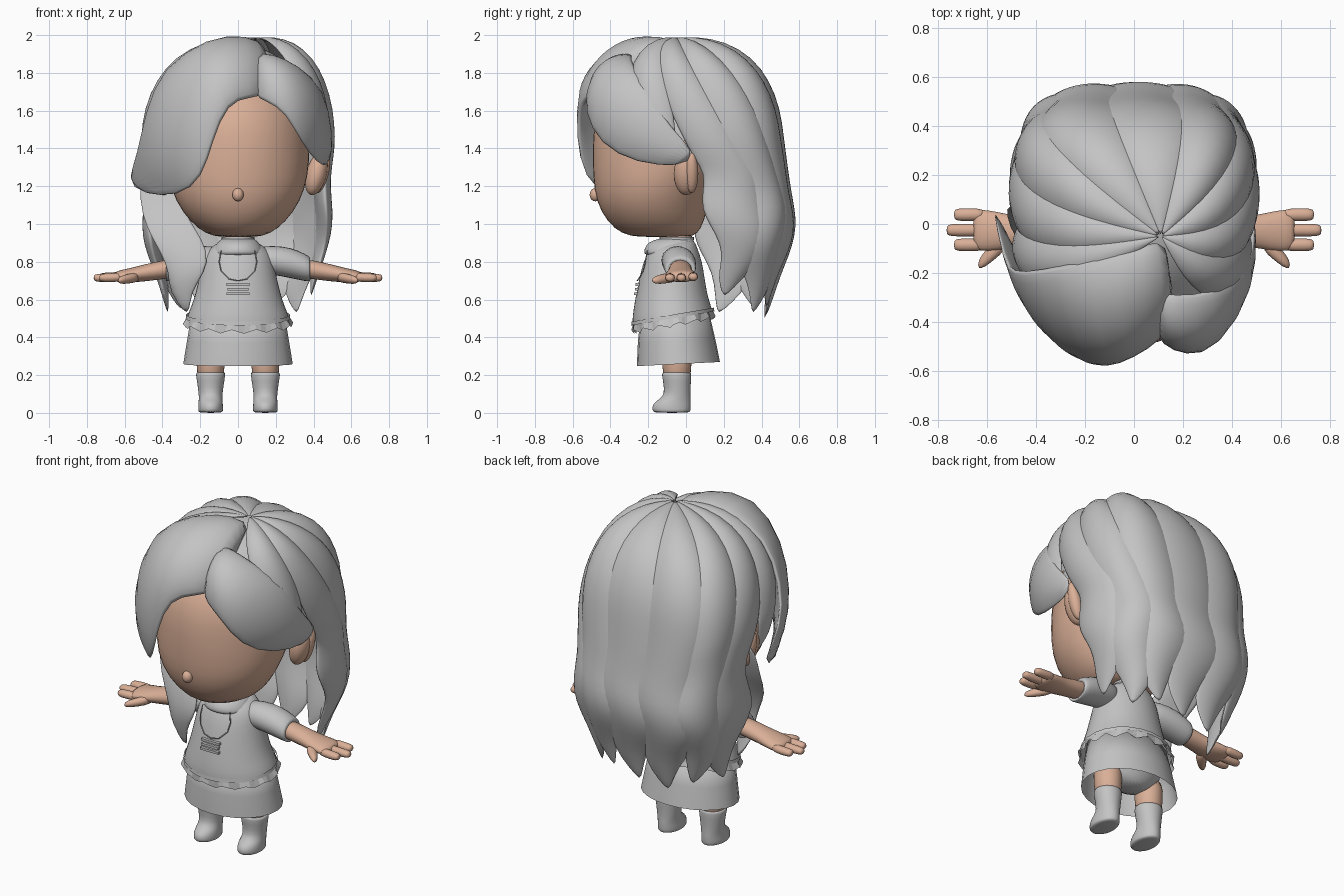
import bpy, bmesh
from math import sin, cos, pi, radians
from mathutils import Vector, Matrix

cube = bpy.data.objects.get("Cube")
if cube:
    bpy.data.objects.remove(cube, do_unlink=True)


def material(name, rgb):
    m = bpy.data.materials.new(name)
    m.use_nodes = True
    m.diffuse_color = (*rgb, 1)
    m.node_tree.nodes["Principled BSDF"].inputs["Base Color"].default_value = (*rgb, 1)
    return m


GREY = material("light grey", (.55, .55, .55))
SKIN = material("skin", (.7, .43, .31))


def finish(name, bm, mat, levels=1, mirror=False, smooth=True):
    """Turn a bmesh into a named object with optional mirror and subdivision."""
    bmesh.ops.recalc_face_normals(bm, faces=bm.faces)
    for f in bm.faces:
        f.smooth = smooth
    mesh = bpy.data.meshes.new(name)
    bm.to_mesh(mesh)
    bm.free()
    mesh.materials.append(mat)
    ob = bpy.data.objects.new(name, mesh)
    bpy.context.collection.objects.link(ob)
    if mirror:
        ob.modifiers.new("Mirror", "MIRROR").use_mirror_merge = False
    if levels:
        sub = ob.modifiers.new("Subdivision", "SUBSURF")
        sub.levels = sub.render_levels = levels
    return ob


def loft(name, rings, mat, caps=(True, True), **options):
    """Skin a list of closed rings that all have the same point count."""
    bm = bmesh.new()
    loops = [[bm.verts.new(p) for p in r] for r in rings]
    n = len(loops[0])
    for a, b in zip(loops, loops[1:]):
        for i in range(n):
            j = (i + 1) % n
            bm.faces.new((a[i], a[j], b[j], b[i]))
    for use, loop in zip(caps, (loops[0], loops[-1])):
        if use:
            bm.faces.new(loop)
    return finish(name, bm, mat, **options)


def level_ring(z, rx, front, back, cx=0, tilt=0, n=24):
    mid, ry = (front + back) / 2, (back - front) / 2
    pts = []
    for i in range(n):
        a = 2 * pi * i / n
        y = mid + ry * sin(a)
        pts.append(Vector((cx + rx * cos(a), y, z + tilt * (y + .07))))
    return pts


def body(name, rows, mat, cx=0, tilt=0, **options):
    return loft(name, [level_ring(*r, cx=cx, tilt=tilt) for r in rows], mat, **options)


def limb(name, rows, mat, n=12, **options):
    """Sideways tube from rows of x, y, z, depth radius, height radius."""
    rings = [[Vector((x, y + ry * cos(2 * pi * i / n), z + rz * sin(2 * pi * i / n)))
              for i in range(n)] for x, y, z, ry, rz in rows]
    return loft(name, rings, mat, mirror=True, **options)


def ball(name, at, size, mat, tilt=0, mirror=False):
    bm = bmesh.new()
    m = Matrix.Translation(at) @ Matrix.Rotation(tilt, 4, "Y") @ Matrix.Diagonal((*size, 1))
    bmesh.ops.create_uvsphere(bm, u_segments=20, v_segments=12, radius=1, matrix=m)
    return finish(name, bm, mat, levels=0, mirror=mirror)


# Head, nose, ears and neck
body("head", [(.93, .09, -.25, .02), (.945, .17, -.34, .06), (1.01, .255, -.42, .1),
              (1.12, .335, -.48, .12), (1.25, .375, -.495, .2), (1.4, .385, -.5, .3),
              (1.55, .38, -.49, .33), (1.7, .32, -.42, .3), (1.82, .18, -.25, .2)], SKIN)
ball("nose", (0, -.48, 1.155), (.03, .03, .035), SKIN)
ball("ear", (.415, 0, 1.265), (.055, .065, .115), SKIN, tilt=.25, mirror=True)
ball("ear_rim", (.445, .03, 1.27), (.035, .035, .11), SKIN, tilt=.25, mirror=True)
body("neck", [(.84, .085, -.14, .04), (.9, .08, -.13, .035), (.97, .08, -.13, .035)], SKIN)
body("choker", [(.915, .087, -.14, .042), (.93, .087, -.14, .042)], GREY,
     caps=(False, False), levels=0)

# Shirt, collar and hem frill
SLOPE = .17
body("shirt", [(.5, .272, -.285, .145), (.53, .265, -.285, .14), (.6, .235, -.275, .115),
               (.7, .21, -.255, .1), (.79, .192, -.235, .085), (.85, .175, -.21, .065),
               (.888, .13, -.19, .05), (.91, .08, -.14, .035)], GREY,
     tilt=.1, caps=(False, True))
body("collar", [(.92, .085, -.15, .038), (.905, .11, -.2, .045), (.87, .13, -.222, .05),
                (.84, .14, -.225, .05), (.835, .13, -.2, .045)], GREY, caps=(False, False))
body("hem_band", [(.5, .277, -.29, .15), (.52, .274, -.288, .148)], GREY,
     tilt=SLOPE, caps=(False, False), levels=0)
frill = [level_ring(z, rx, f, b, tilt=SLOPE, n=56)
         for z, rx, f, b in [(.51, .268, -.28, .14), (.465, .288, -.283, .15)]]
for i, p in enumerate(frill[1]):
    wave = (0, 1, 0, -1)[i % 4]
    p.x *= 1 + .02 * wave
    p.y += .008 * wave * (1 if p.y > -.07 else -1)
    p.z += .01 * wave
loft("hem_frill", frill, GREY, caps=(False, False), levels=0, smooth=False)

# Necklace cord with three stacked bars
cord = bpy.data.curves.new("necklace", "CURVE")
cord.dimensions = "3D"
cord.bevel_depth = .003
half = [(.09, -.205, .86), (.1, -.215, .8), (.09, -.228, .75), (.05, -.25, .71)]
path = half + [(0, -.258, .7)] + [(-x, y, z) for x, y, z in reversed(half)]
spline = cord.splines.new("POLY")
spline.points.add(len(path) - 1)
for p, co in zip(spline.points, path):
    p.co = (*co, 1)
cord.materials.append(GREY)
bpy.context.collection.objects.link(bpy.data.objects.new("necklace", cord))
for i in range(3):
    bm = bmesh.new()
    bmesh.ops.create_cube(bm, size=1, matrix=Matrix.Translation((0, -.257 - i * .004, .68 - .025 * i))
                          @ Matrix.Diagonal((.12 - .01 * (i == 1), .02, .014, 1)))
    finish("pendant_bar", bm, GREY, levels=0, smooth=False)

# Skirt and shorts
body("skirt", [(.257, .29, -.26, .18), (.38, .27, -.255, .155), (.53, .245, -.24, .12)],
     GREY, tilt=.05, caps=(False, True), levels=0)
body("shorts", [(.27, .05, -.09, .03), (.31, .15, -.14, .06), (.38, .2, -.18, .09),
                (.48, .21, -.2, .1)], GREY)

# Legs and boots
body("leg", [(.15, .07, -.12, .025), (.25, .074, -.125, .028), (.4, .085, -.14, .04)],
     SKIN, cx=.145, mirror=True)
body("boot", [(0, .06, -.165, .018), (.008, .066, -.178, .024), (.035, .066, -.18, .026),
              (.06, .064, -.165, .026), (.085, .062, -.12, .024), (.13, .067, -.115, .024),
              (.21, .08, -.13, .03), (.217, .077, -.127, .028)], GREY, cx=.145, mirror=True)

# Sleeves, arms and hands
limb("sleeve", [(.08, -.06, .81, .07, .07), (.18, -.045, .81, .09, .08),
                (.28, -.035, .795, .094, .085), (.36, -.03, .768, .088, .075),
                (.39, -.03, .758, .08, .064), (.37, -.03, .76, .06, .05)], GREY)
limb("arm", [(.3, -.03, .77, .058, .052), (.4, -.03, .758, .064, .052), (.5, -.03, .74, .068, .047),
             (.56, -.03, .73, .084, .04), (.62, -.025, .724, .088, .034),
             (.66, -.025, .72, .084, .026)], SKIN)
for y, tip, z in [(.038, .735, .72), (-.025, .765, .715), (-.085, .735, .715)]:
    limb("finger", [(.6, y, z + .005, .028, .026), (.68, y, z, .029, .026),
                    (tip - .015, y, z, .028, .024), (tip, y, z, .018, .014)], SKIN, n=8)
limb("thumb", [(.52, -.06, .722, .05, .03), (.57, -.105, .712, .045, .029),
               (.61, -.145, .705, .036, .026), (.637, -.168, .7, .018, .014)], SKIN, n=8)

# Hair: scalp cap below the locks
HEAD = Vector((0, 0, 1.4))
bm = bmesh.new()
bmesh.ops.create_uvsphere(bm, u_segments=32, v_segments=20, radius=1,
                          matrix=Matrix.Translation((0, 0, 1.44)) @ Matrix.Diagonal((.44, .45, .51, 1)))
bmesh.ops.delete(bm, geom=[v for v in bm.verts if v.co.z < 1.33 - v.co.y], context="VERTS")
finish("scalp_hair", bm, GREY, levels=0)

COLS = 8


def lock(name, rows):
    """Lens-shaped hair lock; each row is a point function of v, a bulge and a thickness."""
    rings = []
    for point, bulge, thick in rows:
        outer, inner = [], []
        for i in range(COLS + 1):
            v = 2 * i / COLS - 1
            p = point(v)
            n = (p - Vector((0, 0, min(p.z, HEAD.z)))).normalized()
            arch = 1 - v * v
            outer.append(p + n * bulge * arch)
            inner.append(p + n * (bulge - thick) * arch)
        rings.append(outer + inner[-2:0:-1])
    return loft(name, rings, GREY)


def edge_lock(name, rows):
    def between(a, b):
        return lambda v: Vector(a).lerp(Vector(b), (v + 1) / 2)
    return lock(name, [(between(a, b), h, t) for a, b, h, t in rows])


# Hair: two swept fringe locks meeting at the parting
edge_lock("fringe_right", [
    ((.15, -.45, 1.66), (.15, -.04, 1.95), .09, .1),
    ((.06, -.51, 1.65), (.04, -.06, 1.98), .15, .12),
    ((-.05, -.57, 1.62), (-.16, -.12, 1.96), .185, .11),
    ((-.12, -.58, 1.42), (-.4, -.17, 1.85), .13, .1),
    ((-.17, -.55, 1.23), (-.5, -.18, 1.6), .09, .09),
    ((-.3, -.43, 1.13), (-.54, -.14, 1.38), .04, .06),
    ((-.52, -.13, 1.16), (-.59, .14, 1.23), .01, .03)])
edge_lock("fringe_left", [
    ((.08, -.45, 1.66), (.08, -.26, 1.9), .1, .1),
    ((.14, -.51, 1.64), (.16, -.28, 1.9), .115, .11),
    ((.25, -.54, 1.58), (.31, -.27, 1.85), .1, .1),
    ((.33, -.47, 1.41), (.46, -.19, 1.72), .065, .08),
    ((.42, -.27, 1.31), (.49, -.08, 1.52), .045, .07),
    ((.47, -.02, 1.3), (.49, .07, 1.37), .01, .03)])

# Hair: long locks fanning out from the crown
FLOW = [(1.45, 1, 1), (1.2, .96, 1.07), (1.0, 1, 1.15), (.88, .98, 1.1), (.7, .86, .97), (.45, .76, .87)]


def flow(z):
    for (z0, x0, y0), (z1, x1, y1) in zip(FLOW, FLOW[1:]):
        if z >= z1:
            k = min(1, (z0 - z) / (z0 - z1))
            return x0 + (x1 - x0) * k, y0 + (y1 - y0) * k
    return FLOW[-1][1:]


def shell(angle, s, z):
    """Point on the hair volume; s runs from the crown (0) to the rim (1)."""
    c, d = cos(radians(angle)), sin(radians(angle))
    power = 3.6 if d > 0 else 2.4
    r = (abs(c / .475) ** power + abs(d / .475) ** power) ** (-1 / power)
    fx, fy = flow(min(z, 1.45))
    return Vector((.11 * (1 - s) + r * c * s * fx, -.05 * (1 - s) + r * d * s * fy, z))


def crown_lock(name, top, bottom, width, end):
    steps = [(sin(radians(a)) ** .83, 1.45 + .535 * cos(radians(a))) for a in (.2, 8, 24, 42, 58, 74)]
    count = 4 if end > 1.2 else 9
    steps += [(1, 1.45 + (end - 1.45) * i / count) for i in range(count + 1)]
    rows = []
    for s, z in steps:
        k = min(1, max(0, (1.97 - z) / .75))
        taper = min(1, max(0, (z - end) / .45) ** .6 + .06)
        mid = top + (bottom - top) * k
        if z < 1.3:
            mid += 4 * sin(z * 13 + top)
        rows.append((lambda v, m=mid, w=width * taper, s=s, z=z: shell(m + v * w, s, z),
                     .045 * min(taper, s * 1.5), .09 * min(taper, s + .1)))
    return lock(name, rows)


for name, *shape in [
        ("side_lock_left_front", -38, -4, 18, 1.34), ("side_lock_left", -16, 29, 18, .62),
        ("side_lock_left_back", 12, 45, 19, .53), ("back_lock_left", 46, 64, 21, .56),
        ("back_lock_middle", 84, 87, 25, .52), ("back_lock_right", 122, 114, 24, .5),
        ("side_lock_right_back", 155, 137, 20, .55), ("side_lock_right", 184, 155, 19, .53),
        ("side_lock_right_front", 208, 186, 18, 1.25)]:
    crown_lock(name, *shape)

# Hair: wavy lock falling over the right shoulder
wavy = [(-.46, .06, 1.32, .06), (-.42, .01, 1.12, .11), (-.36, -.09, .98, .14), (-.28, -.14, .85, .14),
        (-.27, -.16, .74, .1), (-.31, -.13, .64, .06), (-.26, -.1, .53, .008)]
edge_lock("shoulder_lock", [((x + w, y - .02, z), (x - w, y + .03, z), .03, .07 if w > .02 else .02)
                            for x, y, z, w in wavy])
